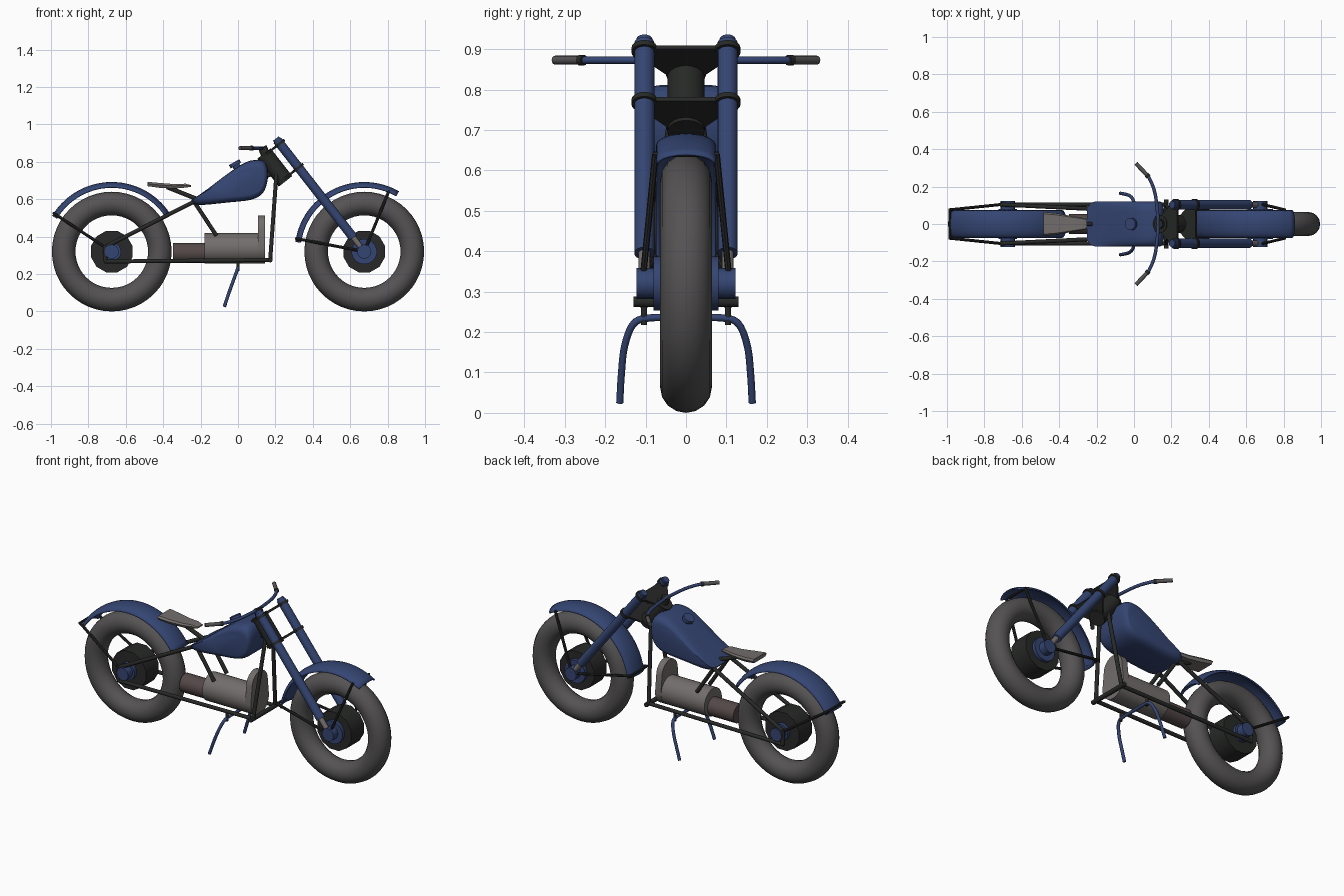
import bpy, bmesh, math
from mathutils import Vector as V

if "Cube" in bpy.data.objects:
    bpy.data.objects.remove(bpy.data.objects["Cube"])

def mat(name, c):
    m = bpy.data.materials.new(name)
    m.diffuse_color = (*c, 1)
    m.use_nodes = True
    m.node_tree.nodes["Principled BSDF"].inputs["Base Color"].default_value = m.diffuse_color
    return m

BLUE = mat("blue_paint", (0.035, 0.06, 0.17))
DARK = mat("dark_metal", (0.02, 0.022, 0.02))
RUBBER = mat("rubber", (0.09, 0.085, 0.085))
GREY = mat("engine_grey", (0.17, 0.155, 0.15))
BROWN = mat("brown_metal", (0.09, 0.065, 0.065))

def add(name, bm, m, angle=40):
    bmesh.ops.recalc_face_normals(bm, faces=bm.faces)
    me = bpy.data.meshes.new(name)
    bm.to_mesh(me)
    bm.free()
    ob = bpy.data.objects.new(name, me)
    bpy.context.collection.objects.link(ob)
    me.materials.append(m)
    bpy.ops.object.select_all(action='DESELECT')
    ob.select_set(True)
    bpy.context.view_layer.objects.active = ob
    bpy.ops.object.shade_smooth_by_angle(angle=math.radians(angle))
    return ob

def loft(name, rings, m, close=False, angle=40):
    """Skin closed rings of points; cap the ends or join them into a loop."""
    bm = bmesh.new()
    vs = [[bm.verts.new(p) for p in r] for r in rings]
    n, k = len(rings), len(rings[0])
    for i in range(n if close else n - 1):
        a, b = vs[i], vs[(i + 1) % n]
        for j in range(k):
            bm.faces.new((a[j], a[(j + 1) % k], b[(j + 1) % k], b[j]))
    if not close:
        bm.faces.new(vs[0])
        bm.faces.new(vs[-1])
    return add(name, bm, m, angle)

def tube(name, pts, r, m, seg=12):
    """Round bar through the points."""
    pts = [V(p) for p in pts]
    rings = []
    u = None
    for i, p in enumerate(pts):
        t = (pts[min(i + 1, len(pts) - 1)] - pts[max(i - 1, 0)]).normalized()
        u = t.orthogonal() if u is None else u - t * u.dot(t)
        u.normalize()
        w = t.cross(u)
        rings.append([p + r * (u * math.cos(a) + w * math.sin(a))
                      for a in (2 * math.pi * j / seg for j in range(seg))])
    return loft(name, rings, m)

def smooth_path(pts, n=5):
    """Catmull-Rom points through a short list."""
    P = [V(p) for p in pts]
    P = [2 * P[0] - P[1]] + P + [2 * P[-1] - P[-2]]
    out = []
    for i in range(1, len(P) - 2):
        a, b, c, d = P[i - 1:i + 3]
        for t in (k / n for k in range(n)):
            out.append(0.5 * (2 * b + (c - a) * t + (2 * a - 5 * b + 4 * c - d) * t * t
                              + (3 * b - a - 3 * c + d) * t ** 3))
    return out + [P[-2]]

def prism(name, pts, o, u, v, n, m):
    """Flat outline in the u/v plane, extruded by n both ways."""
    rings = [[o + u * a + v * b + n * s for a, b in pts] for s in (-1, 1)]
    return loft(name, rings, m)

AX = {"front": 0.675, "rear": -0.675}
HZ = 0.325

# Wheels: tyre, hub drum, axle
for side, x in AX.items():
    rings = []
    for i in range(48):
        a = 2 * math.pi * i / 48
        rings.append([(x + (0.257 + 0.063 * math.cos(b)) * math.cos(a), 0.064 * math.sin(b),
                       HZ + (0.257 + 0.063 * math.cos(b)) * math.sin(a))
                      for b in (2 * math.pi * j / 16 for j in range(16))])
    loft(side + "_tyre", rings, RUBBER, close=True)
    tube(side + "_hub", [(x, -0.06, HZ), (x, 0.06, HZ)], 0.115, DARK, 12)
    fr = side == "front"
    tube(side + "_hub_flange", [(x, -0.08, HZ), (x, 0.08, HZ)], 0.068 if fr else 0.05, BLUE, 20)
    tube(side + "_axle", [(x, -0.122, HZ), (x, 0.122, HZ)], 0.038, BLUE, 16)

# Fenders: arched channel swept round the wheel
def fender(name, x, a0, a1):
    bm = bmesh.new()
    rows = []
    for i in range(29):
        a = math.radians(a0 + (a1 - a0) * i / 28)
        row = []
        for j in range(11):
            t = math.pi * (j / 10 - 0.5)
            r = 0.342 + 0.027 * math.cos(t)
            row.append(bm.verts.new((x + r * math.cos(a), 0.071 * math.sin(t), HZ + r * math.sin(a))))
        rows.append(row)
    for p, q in zip(rows, rows[1:]):
        for j in range(10):
            bm.faces.new((p[j], p[j + 1], q[j + 1], q[j]))
    ob = add(name, bm, BLUE)
    md = ob.modifiers.new("thickness", 'SOLIDIFY')
    md.thickness = 0.006
    md.offset = 0

fender("front_fender", AX["front"], 60, 172)
fender("rear_fender", AX["rear"], 32, 149)

# Fender stays: axle - fender edge - across - axle
for name, x, ex, ez in (("front_upper_stay", 0.675, 0.805, 0.645),
                        ("front_lower_stay", 0.675, 0.31, 0.395),
                        ("rear_stay", -0.675, -0.985, 0.53)):
    for s in (1, -1):
        tube(name, [(x, s * 0.108, HZ), (ex, s * 0.076, ez)], 0.008, DARK, 8)
    tube(name + "_crossbar", [(ex, -0.082, ez), (ex, 0.082, ez)], 0.007, DARK, 8)

# Fork
top, bot = V((0.21, 0, 0.92)), V((0.675, 0, HZ))
d = (bot - top).normalized()
perp = V((-d.z, 0, d.x))
Y = V((0, 1, 0))
L = (bot - top).length
for s in (1, -1):
    o = Y * (s * 0.103)
    tube("fork_tube", [top + o, top + o + d * 0.66], 0.025, BLUE, 20)
    tube("fork_cap", [top + o - d * 0.012, top + o + d * 0.01], 0.02, BLUE, 16)
    tube("fork_slider", [top + o + d * 0.6, top + o + d * L], 0.015, GREY, 14)
    for k in (0.022, 0.185):
        tube("fork_collar", [top + o + d * (k - 0.007), top + o + d * (k + 0.007)], 0.032, DARK, 20)
# Fork clamp plates and steering head
for k in (0.022, 0.185):
    prism("fork_clamp", [(0.012, -0.115), (0.012, 0.115), (-0.02, 0.115), (-0.09, 0.05), (-0.135, 0.04),
                         (-0.135, -0.04), (-0.09, -0.05), (-0.02, -0.115)],
          top + d * k, perp, Y, d * 0.006, DARK)
nk = top - perp * 0.1
tube("steering_head", [nk + d * 0.012, nk + d * 0.2], 0.046, DARK, 24)

# Handlebar and grips
half = smooth_path([(0.13, 0, 0.878), (0.122, 0.1, 0.878), (0.108, 0.18, 0.878), (0.075, 0.255, 0.878),
                    (0.012, 0.322, 0.878)])
tube("handlebar", [V((p.x, -p.y, p.z)) for p in half[:0:-1]] + half, 0.009, BLUE)
for s in (1, -1):
    tube("grip", [(0.068, s * 0.263, 0.878), (0.01, s * 0.325, 0.878)], 0.011, RUBBER)
    tube("grip_collar", [(0.078, s * 0.252, 0.878), (0.067, s * 0.264, 0.878)], 0.013, DARK)
tube("handlebar_post", [(0.13, 0, 0.885), nk + d * 0.03], 0.025, DARK)

# Fuel tank: rounded teardrop profile, shrinking toward the sides
prof = [(-0.252, 0.597), (-0.23, 0.578), (-0.18, 0.575), (-0.05, 0.588), (0.07, 0.602), (0.13, 0.635), (0.155, 0.69),
        (0.16, 0.755), (0.145, 0.8), (0.11, 0.816), (0.04, 0.802), (-0.05, 0.745), (-0.16, 0.662)]
prof = [(p.x, p.z) for p in smooth_path([(a, 0, b) for a, b in prof + prof[:1]], 3)[:-1]]
cx, cz = 0.03, 0.69
rings = [[(cx + (a - cx) * (k + 1) / 2, y, cz + (b - cz) * k) for a, b in prof]
         for y, k in ((-0.12, 0.66), (-0.117, 0.78), (-0.107, 0.9), (-0.09, 0.97), (-0.065, 1),
                      (0.065, 1), (0.09, 0.97), (0.107, 0.9), (0.117, 0.78), (0.12, 0.66))]
loft("fuel_tank", rings, BLUE, angle=50)
up = V((-0.5, 0, 0.87))
c = V((-0.005, 0, 0.775))
tube("tank_cap_neck", [c - up * 0.02, c + up * 0.02], 0.02, BLUE, 16)
tube("tank_cap", [c + up * 0.012, c + up * 0.032], 0.032, BLUE, 20)

# Seat: wide thin back, narrow nose
rings = []
for x, w, z0, z1 in ((-0.485, 0.064, 0.675, 0.698), (-0.42, 0.058, 0.666, 0.692), (-0.34, 0.044, 0.662, 0.686),
                     (-0.28, 0.034, 0.667, 0.688), (-0.25, 0.027, 0.672, 0.68)):
    rings.append([(x, -w * 0.85, z0), (x, w * 0.85, z0), (x, w, z0 + 0.6 * (z1 - z0)), (x, w * 0.85, z1),
                  (x, -w * 0.85, z1), (x, -w, z0 + 0.6 * (z1 - z0))])
loft("seat", rings, GREY)
tube("seat_post", [(-0.38, 0, 0.67), (-0.18, 0, 0.59)], 0.012, DARK)

# Frame rails
for s in (1, -1):
    tube("rear_upper_rail", [(-0.71, s * 0.104, 0.35), (-0.22, s * 0.08, 0.6)], 0.011, DARK)
    tube("rear_dropout", [(-0.71, s * 0.104, 0.36), (-0.71, s * 0.104, 0.272)], 0.012, DARK)
    tube("lower_rail", [(-0.715, s * 0.104, 0.272), (0.17, s * 0.104, 0.28)], 0.011, DARK)
    tube("down_tube", [(0.205, s * 0.035, 0.735), (0.172, s * 0.104, 0.28)], 0.011, DARK)
    tube("seat_tube", [(-0.23, s * 0.06, 0.585), (-0.115, s * 0.06, 0.41)], 0.011, DARK)
    tube("stand_bracket", [(0, s * 0.104, 0.275), (0, s * 0.104, 0.222)], 0.008, DARK)
tube("front_crossbar", [(0.172, -0.13, 0.28), (0.172, 0.13, 0.28)], 0.013, DARK)
tube("top_frame_tube", [(-0.23, 0, 0.595), (0.2, 0, 0.75)], 0.015, DARK)

# Engine: main barrel, front plate, rear canister
tube("engine_barrel", [(-0.178, 0, 0.342), (0.11, 0, 0.342)], 0.082, GREY, 28)
plate = []
for zc, r, a0 in ((0.345, 0.085, 180), (0.445, 0.074, 0)):
    plate += [(r * math.cos(math.radians(a0 + 15 * i)), zc + r * math.sin(math.radians(a0 + 15 * i)))
              for i in range(13)]
prism("engine_front_plate", plate, V((0.125, 0, 0)), Y, V((0, 0, 1)), V((0.019, 0, 0)), GREY)
tube("rear_canister", [(-0.348, 0, 0.318), (-0.17, 0, 0.318)], 0.054, BROWN, 24)

# Twin-legged stand
half = smooth_path([(0, 0, 0.24), (0, 0.09, 0.24), (-0.005, 0.13, 0.225), (-0.025, 0.152, 0.17),
                    (-0.05, 0.16, 0.1), (-0.073, 0.164, 0.03)])
tube("stand", [V((p.x, -p.y, p.z)) for p in half[:0:-1]] + half, 0.009, BLUE)

# Rest the tyres on the ground
for ob in bpy.context.collection.objects:
    ob.location.z -= 0.005
